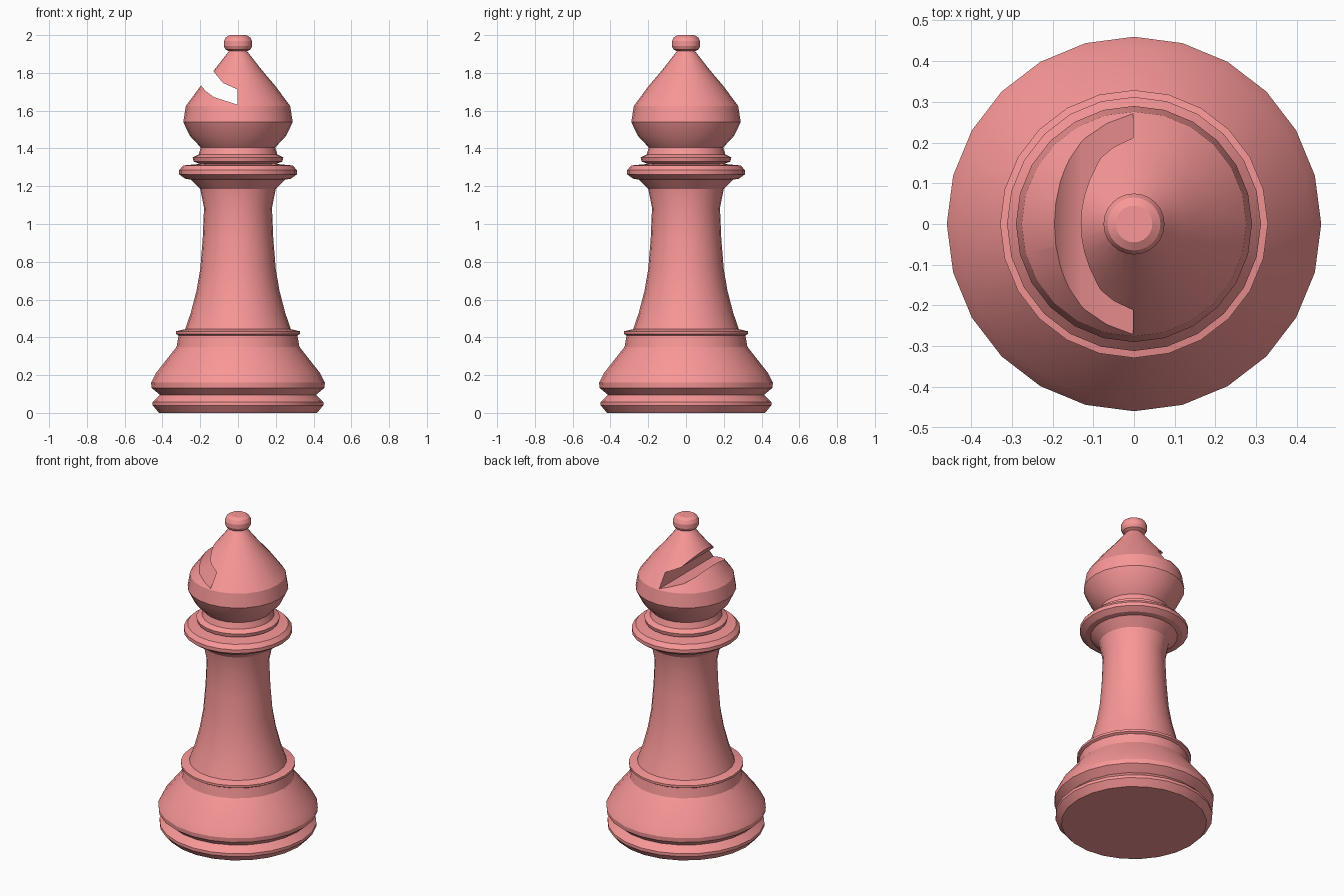
import bpy, bmesh, math

if "Cube" in bpy.data.objects:
    bpy.data.objects.remove(bpy.data.objects["Cube"])

SIDES = 24

mat = bpy.data.materials.new("rose")
mat.diffuse_color = (0.95, 0.31, 0.31, 1)
mat.use_nodes = True
mat.node_tree.nodes["Principled BSDF"].inputs["Base Color"].default_value = mat.diffuse_color


def finish(name, bm):
    bmesh.ops.recalc_face_normals(bm, faces=bm.faces)
    mesh = bpy.data.meshes.new(name)
    bm.to_mesh(mesh)
    bm.free()
    obj = bpy.data.objects.new(name, mesh)
    bpy.context.collection.objects.link(obj)
    return obj


def lathe(name, profile):
    """Revolve (radius, height) points around z, capped at both ends."""
    bm = bmesh.new()
    rings = []
    for r, z in profile:
        rings.append([bm.verts.new((r * math.cos(math.tau * i / SIDES),
                                    r * math.sin(math.tau * i / SIDES), z))
                      for i in range(SIDES)])
    for a, b in zip(rings, rings[1:]):
        for i in range(SIDES):
            j = (i + 1) % SIDES
            bm.faces.new((a[i], a[j], b[j], b[i]))
    bm.faces.new(rings[0][::-1])
    bm.faces.new(rings[-1])
    obj = finish(name, bm)
    obj.data.materials.append(mat)
    return obj


def prism(name, outline, depth):
    """Extrude an (x, z) outline along y, centred on y = 0."""
    bm = bmesh.new()
    front = [bm.verts.new((x, -depth, z)) for x, z in outline]
    back = [bm.verts.new((x, depth, z)) for x, z in outline]
    n = len(outline)
    bm.faces.new(front)
    bm.faces.new(back[::-1])
    for i in range(n):
        j = (i + 1) % n
        bm.faces.new((front[i], front[j], back[j], back[i]))
    return finish(name, bm)


# Whole turned body in one profile
body = lathe("turned_body", [
    # foot and groove
    (0.418, 0.0), (0.452, 0.04), (0.452, 0.058), (0.413, 0.095),
    # bell base
    (0.458, 0.133), (0.46, 0.16), (0.435, 0.21), (0.325, 0.35), (0.315, 0.41),
    # lower flange
    (0.329, 0.418), (0.329, 0.432), (0.28, 0.443),
    # stem
    (0.25, 0.53), (0.22, 0.645), (0.2, 0.76), (0.187, 0.92), (0.18, 1.085),
    (0.2, 1.185),
    # collar
    (0.25, 1.235), (0.28, 1.24), (0.312, 1.263), (0.312, 1.285), (0.29, 1.31),
    (0.2, 1.318),
    # small upper ring
    (0.235, 1.33), (0.24, 1.352), (0.208, 1.368), (0.197, 1.405),
    # head
    (0.255, 1.467), (0.29, 1.54), (0.276, 1.625), (0.2, 1.728), (0.122, 1.82),
    (0.048, 1.915),
    # finial
    (0.067, 1.925), (0.075, 1.942), (0.075, 1.968), (0.065, 1.988),
    (0.045, 2.0)])

# Bent slot cut in the left side of the head
slot = prism("slot_cutter", [
    (-0.002, 1.631), (-0.002, 1.712), (-0.08, 1.747), (-0.133, 1.812),
    (-0.24, 1.93), (-0.32, 1.86), (-0.197, 1.735), (-0.17, 1.703),
    (-0.13, 1.673)], 0.5)
slot.hide_render = True
cut = body.modifiers.new("slot", 'BOOLEAN')
cut.operation = 'DIFFERENCE'
cut.solver = 'EXACT'
cut.object = slot
tri = body.modifiers.new("triangulate", 'TRIANGULATE')
bpy.context.view_layer.objects.active = body
for name in (cut.name, tri.name):
    bpy.ops.object.modifier_apply(modifier=name)
bpy.data.objects.remove(slot)

# Smooth around the turning, crisp at the rims
body.select_set(True)
bpy.ops.object.shade_smooth_by_angle(angle=math.radians(24))
